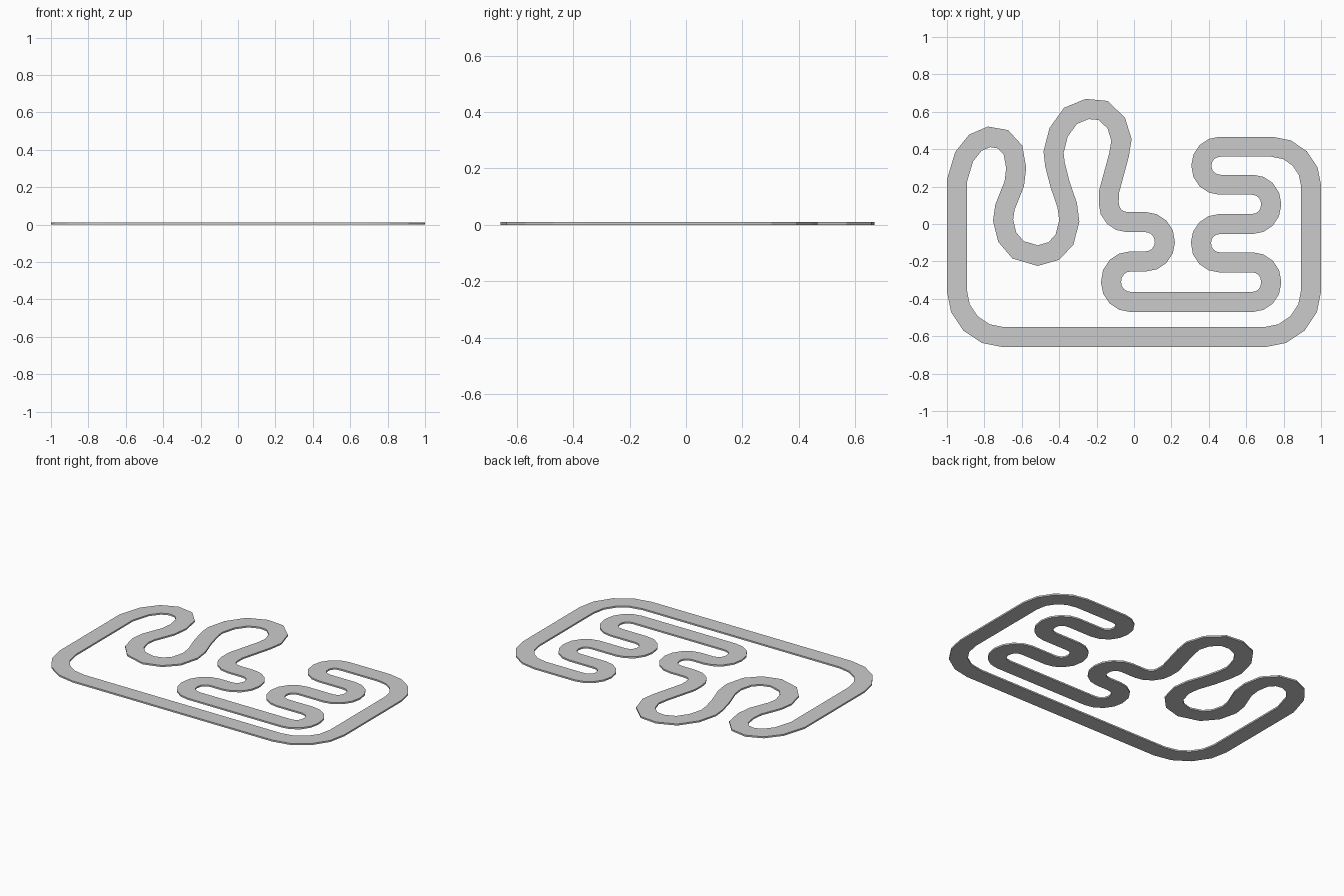
import bpy, bmesh
from math import pi
from mathutils import Vector

if "Cube" in bpy.data.objects:
    bpy.data.objects.remove(bpy.data.objects["Cube"])

WIDTH, THICK = 0.106, 0.01

# Centre line: straight sections meeting at rounded corners (x, y, radius)
corners = [
    (-0.947, -0.605, 0.25), (0.947, -0.605, 0.25), (0.947, 0.413, 0.21),
    (0.36, 0.413, 0.1), (0.36, 0.21, 0.1),
    (0.733, 0.21, 0.1), (0.733, 0.0, 0.1),
    (0.358, 0.0, 0.1), (0.358, -0.205, 0.1),
    (0.733, -0.205, 0.1), (0.733, -0.417, 0.1),
    (-0.123, -0.417, 0.105), (-0.123, -0.2, 0.105),
    (0.165, -0.2, 0.102), (0.165, 0.01, 0.102),
    (-0.136, 0.01, 0.1),
]
# Centre line of the winding section
winding = [
    (-0.134, 0.17), (-0.08, 0.37), (-0.067, 0.45), (-0.095, 0.54),
    (-0.165, 0.607), (-0.25, 0.615), (-0.34, 0.578), (-0.403, 0.49),
    (-0.43, 0.385), (-0.423, 0.32), (-0.395, 0.21), (-0.357, 0.1),
    (-0.346, 0.016), (-0.372, -0.085), (-0.43, -0.145), (-0.515, -0.169),
    (-0.62, -0.138), (-0.678, -0.07), (-0.70, 0.02), (-0.69, 0.09),
    (-0.64, 0.215), (-0.63, 0.3), (-0.647, 0.395), (-0.70, 0.453),
    (-0.775, 0.466), (-0.848, 0.435), (-0.908, 0.36), (-0.947, 0.23),
]


def fillet(prev, corner, nxt, r, steps=4):
    """Points of a right-angle corner rounded with radius r."""
    a = (prev - corner).normalized() * r
    b = (nxt - corner).normalized() * r
    centre = corner + a + b
    from math import sin, cos
    return [centre - b * cos(i / steps * pi / 2) - a * sin(i / steps * pi / 2)
            for i in range(steps + 1)]


pts = [Vector(c[:2]) for c in corners]
path = []
for i, (x, y, r) in enumerate(corners):
    before = pts[i - 1] if i else Vector(winding[-1])
    after = pts[i + 1] if i + 1 < len(pts) else Vector(winding[0])
    path += fillet(before, pts[i], after, r)
path += [Vector(p) for p in winding]

# Drop coincident points
path = [p for i, p in enumerate(path) if (p - path[i - 1]).length > 0.008]

# Flat ribbon with mitred joints, then thickened
bm = bmesh.new()
pairs = []
n = len(path)
for i, p in enumerate(path):
    d0 = (p - path[i - 1]).normalized()
    d1 = (path[(i + 1) % n] - p).normalized()
    t = (d0 + d1).normalized()
    side = Vector((-t.y, t.x)) * (WIDTH / 2 / max(0.5, t.dot(d1)))
    pairs.append([bm.verts.new((*(p + side * s), 0)) for s in (-1, 1)])
for i in range(n):
    a, b = pairs[i - 1], pairs[i]
    bm.faces.new((a[0], b[0], b[1], a[1]))
res = bmesh.ops.extrude_face_region(bm, geom=bm.faces[:])
top = [g for g in res["geom"] if isinstance(g, bmesh.types.BMVert)]
bmesh.ops.translate(bm, verts=top, vec=(0, 0, THICK))
bmesh.ops.recalc_face_normals(bm, faces=bm.faces[:])

mesh = bpy.data.meshes.new("race_track")
bm.to_mesh(mesh)
bm.free()
track = bpy.data.objects.new("race_track", mesh)
bpy.context.collection.objects.link(track)
